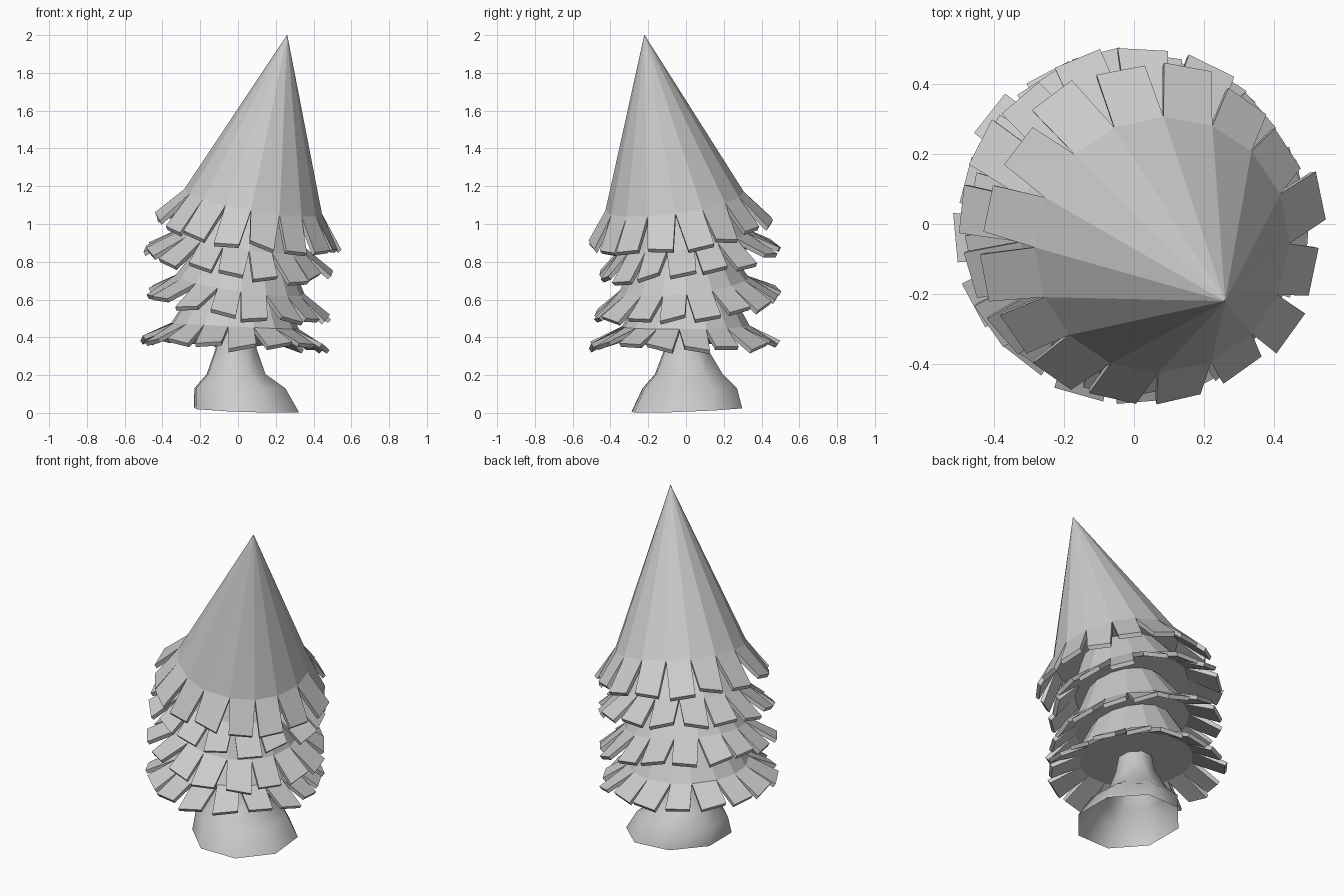
import bpy, bmesh, math, random
from mathutils import Vector

random.seed(11)
if "Cube" in bpy.data.objects:
    bpy.data.objects.remove(bpy.data.objects["Cube"])

grey = bpy.data.materials.new("plain grey")
grey.use_nodes = True
grey.diffuse_color = (0.6, 0.6, 0.6, 1)
grey.node_tree.nodes["Principled BSDF"].inputs["Base Color"].default_value = (0.6, 0.6, 0.6, 1)


def finish(bm, name):
    bmesh.ops.recalc_face_normals(bm, faces=bm.faces)
    mesh = bpy.data.meshes.new(name)
    bm.to_mesh(mesh)
    bm.free()
    mesh.materials.append(grey)
    obj = bpy.data.objects.new(name, mesh)
    bpy.context.collection.objects.link(obj)
    return obj


def bridge(bm, a, b):
    """Join two rings of vertices with quads."""
    for i in range(len(a)):
        j = (i + 1) % len(a)
        bm.faces.new((a[i], a[j], b[j], b[i]))


def tier(name, centre, tilt, rim_r, tip_r, drop, top, top_r, sides, phase):
    """Leaning cone whose rim edges each grow into a thick hanging flap."""
    centre, top = Vector(centre), Vector(top)
    lean = Vector((0, 0, 1)).rotation_difference(Vector((-tilt[0], -tilt[1], 1)))
    bm = bmesh.new()

    def point(angle, r, dz=0.0):
        return bm.verts.new(centre + lean @ Vector((r * math.cos(angle), r * math.sin(angle), dz)))

    thick = 0.02
    step = math.tau / sides
    angles = [phase + step * (i + random.uniform(-0.06, 0.06)) for i in range(sides)]
    upper = [point(a, rim_r) for a in angles]
    lower = [point(a, rim_r - thick, -thick) for a in angles]
    crown = [bm.verts.new(top + Vector((top_r * math.cos(a), top_r * math.sin(a), 0))) for a in angles]
    bridge(bm, upper, crown)
    bm.faces.new(crown)
    bm.faces.new(lower)

    for i in range(sides):
        j = (i + 1) % sides
        mid = phase + step * (i + 0.5) + random.uniform(-0.03, 0.03)
        reach = tip_r + random.uniform(-0.02, 0.02)
        fall = drop + random.uniform(-0.015, 0.015)
        skew = random.uniform(-0.018, 0.018)
        corners = [(mid - step * 0.36, reach, -fall - skew), (mid + step * 0.36, reach, -fall + skew)]
        t0, t1 = [point(*c) for c in corners]
        b0, b1 = [point(a, r - thick * 0.7, z - thick) for a, r, z in corners]
        for face in ((upper[i], upper[j], t1, t0), (lower[j], lower[i], b0, b1),
                     (upper[i], t0, b0, lower[i]), (upper[j], lower[j], b1, t1), (t0, t1, b1, b0)):
            bm.faces.new(face)
    return finish(bm, name)


# Foliage, top to bottom
tier("top_cone", (0.08, -0.06, 1.12), (-0.18, 0.14), 0.37, 0.49, 0.17,
     (0.26, -0.22, 2.0), 0.001, 16, 0.0)
tier("upper_branches", (0.015, -0.01, 0.915), (-0.14, 0.15), 0.345, 0.49, 0.12,
     (0.05, -0.04, 1.17), 0.2, 16, 0.13)
tier("middle_branches", (0.01, -0.01, 0.68), (-0.15, 0.11), 0.345, 0.495, 0.105,
     (0.03, -0.02, 0.93), 0.2, 16, 0.03)
tier("lower_branches", (-0.015, 0, 0.46), (-0.05, 0.01), 0.34, 0.5, 0.085,
     (0, 0, 0.71), 0.2, 16, 0.3)

# Flared trunk, open underneath: x, y, z, radius x, radius y
profile = [(0.045, 0.005, 0.016, 0.295, 0.31), (0.01, 0.02, 0.13, 0.255, 0.265),
           (-0.01, 0.015, 0.205, 0.165, 0.19), (-0.01, 0.0, 0.34, 0.115, 0.12),
           (-0.01, 0.0, 0.55, 0.08, 0.08)]
bm = bmesh.new()
rings = []
for k, (x, y, z, rx, ry) in enumerate(profile):
    ring = []
    for i in range(8):
        angle = math.tau * i / 8 + 0.45
        c, s = math.cos(angle), math.sin(angle)
        slope = (-0.01 * c + 0.012 * s) if k == 0 else 0
        ring.append(bm.verts.new((x + rx * c, y + ry * s, z + slope)))
    rings.append(ring)
for low, high in zip(rings, rings[1:]):
    bridge(bm, low, high)
trunk = finish(bm, "trunk")
bpy.ops.object.select_all(action="DESELECT")
trunk.select_set(True)
bpy.context.view_layer.objects.active = trunk
bpy.ops.object.shade_smooth_by_angle(angle=math.radians(60))
